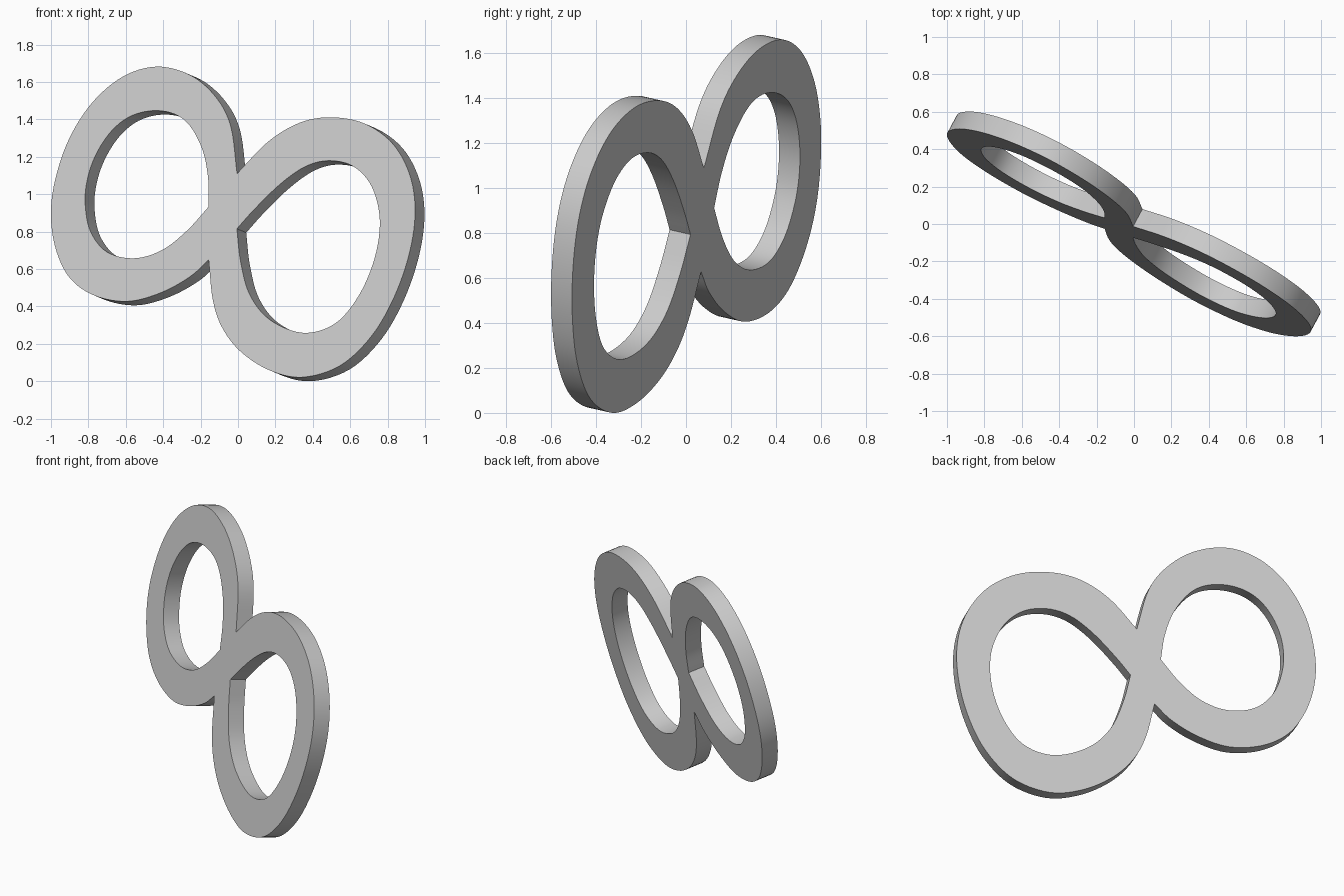
import bpy, bmesh
from mathutils import Vector

if "Cube" in bpy.data.objects:
    bpy.data.objects.remove(bpy.data.objects["Cube"])

# Front-view outlines (x, z) of the leaning figure-eight band; each arc starts at a sharp corner
LEFT_OUTER = [(-.005, 1.113), (-.04, 1.37), (-.125, 1.53), (-.26, 1.642), (-.435, 1.685),
              (-.615, 1.632), (-.78, 1.492), (-.905, 1.295), (-.98, 1.07), (-1.0, .877),
              (-.97, .695), (-.895, .55), (-.765, .46), (-.59, .43), (-.413, .476), (-.258, .561)]
RIGHT_OUTER = [(-.157, .652), (-.135, .44), (-.087, .294), (.009, .166), (.16, .065),
               (.34, .024), (.545, .086), (.715, .246), (.838, .46), (.918, .695), (.947, .914),
               (.918, 1.107), (.827, 1.273), (.678, 1.38), (.5, 1.414), (.33, 1.385), (.16, 1.283)]
LEFT_HOLE = [(-.157, .936), (-.16, 1.09), (-.19, 1.24), (-.258, 1.369), (-.344, 1.433),
             (-.461, 1.449), (-.58, 1.417), (-.68, 1.337), (-.76, 1.214), (-.806, 1.08),
             (-.817, .946), (-.788, .802), (-.702, .695), (-.558, .66), (-.408, .703), (-.274, .807)]
RIGHT_HOLE = [(-.006, .818), (.09, .925), (.228, 1.059), (.362, 1.152), (.49, 1.182),
              (.619, 1.15), (.715, 1.043), (.758, .866), (.731, .663), (.645, .46),
              (.517, .31), (.346, .262), (.17, .332), (.063, .465), (.014, .642)]
DEPTH = Vector((.05, .093, -.021))      # front face to back face
STEPS = 6


def smooth_arc(points, end):
    """Spline through the points up to (not including) the end corner."""
    p = [Vector(q) for q in points + [end]]
    p = [2 * p[0] - p[1]] + p + [2 * p[-1] - p[-2]]
    out = []
    for a, b, c, d in zip(p, p[1:], p[2:], p[3:]):
        for i in range(STEPS):
            t = i / STEPS
            out.append(b + .5 * t * ((c - a) + t * (2 * a - 5 * b + 4 * c - d
                                                    + t * (3 * (b - c) + d - a))))
    return out


def on_plane(p):
    """Place a front-view point on the turned and tilted front plane."""
    return (p.x, -.537 * p.x + .204 * p.y - .243, p.y)


loops = [smooth_arc(LEFT_OUTER, RIGHT_OUTER[0]) + smooth_arc(RIGHT_OUTER, LEFT_OUTER[0]),
         smooth_arc(LEFT_HOLE, LEFT_HOLE[0]),
         smooth_arc(RIGHT_HOLE, RIGHT_HOLE[0])]

# Fill the outline around the two holes, then give it thickness
bm = bmesh.new()
edges = []
for loop in loops:
    verts = [bm.verts.new(on_plane(p)) for p in loop]
    edges += [bm.edges.new((verts[i - 1], verts[i])) for i in range(len(verts))]
bmesh.ops.triangle_fill(bm, use_beauty=True, use_dissolve=False, edges=edges,
                        normal=-DEPTH.normalized())
ext = bmesh.ops.extrude_face_region(bm, geom=bm.faces[:], use_keep_orig=True)
bmesh.ops.translate(bm, vec=DEPTH,
                    verts=[g for g in ext["geom"] if isinstance(g, bmesh.types.BMVert)])
bmesh.ops.recalc_face_normals(bm, faces=bm.faces[:])

mesh = bpy.data.meshes.new("figure_eight_band")
bm.to_mesh(mesh)
bm.free()
band = bpy.data.objects.new("figure_eight_band", mesh)
bpy.context.collection.objects.link(band)
band.location.z = -min(v.co.z for v in mesh.vertices)
bpy.context.view_layer.objects.active = band
band.select_set(True)
bpy.ops.object.shade_smooth_by_angle()
